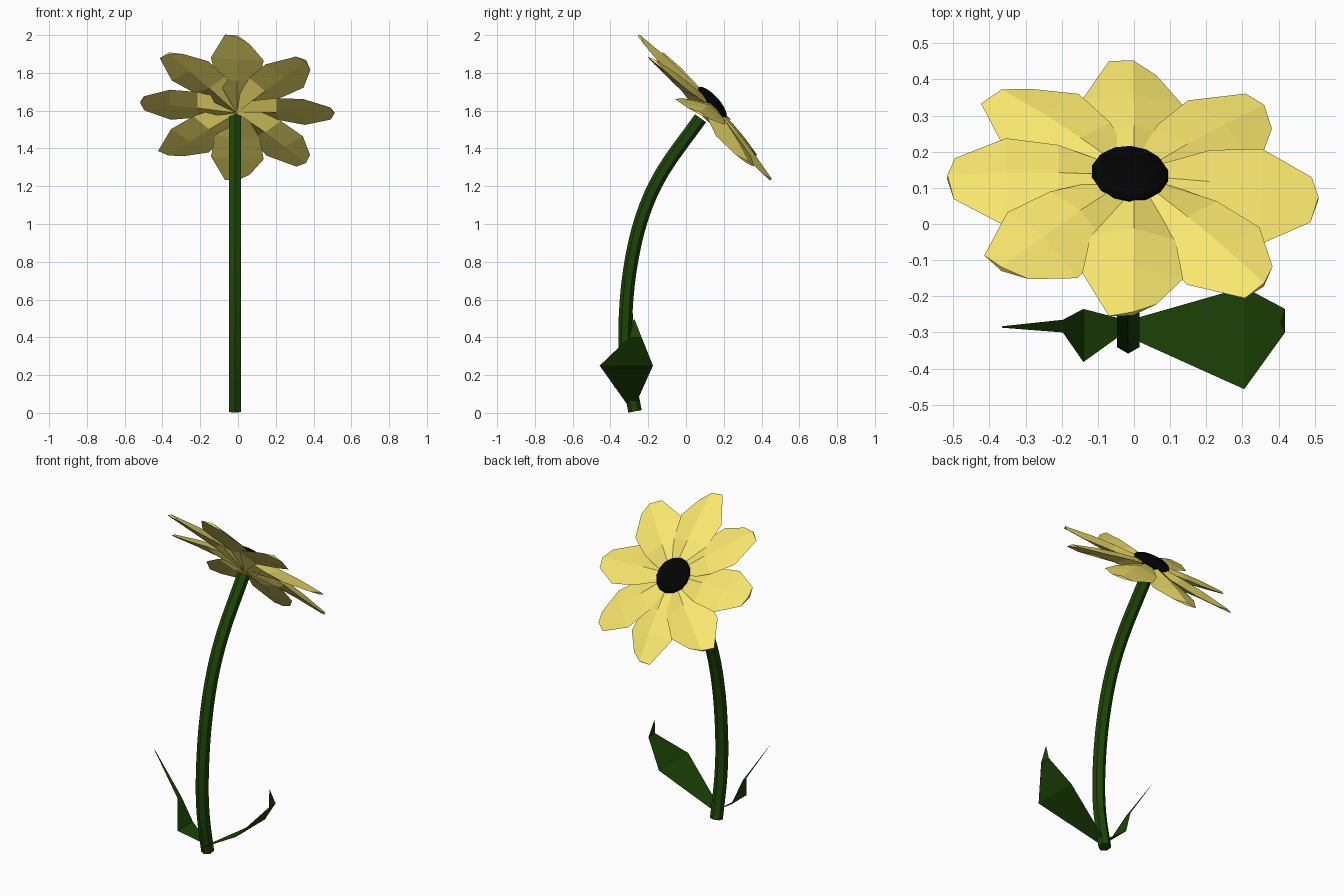
import bpy, bmesh, math
from mathutils import Vector, Matrix

if "Cube" in bpy.data.objects:
    bpy.data.objects.remove(bpy.data.objects["Cube"])


def material(name, rgb):
    m = bpy.data.materials.new(name)
    m.diffuse_color = (*rgb, 1)
    m.use_nodes = True
    m.node_tree.nodes["Principled BSDF"].inputs["Base Color"].default_value = m.diffuse_color
    return m


YELLOW = material("petal_yellow", (0.95, 0.80, 0.155))
GREEN = material("leaf_green", (0.012, 0.06, 0.002))
BLACK = material("centre_black", (0.001, 0.001, 0.001))


def make_object(name, bm, mat):
    mesh = bpy.data.meshes.new(name)
    bm.to_mesh(mesh)
    bm.free()
    mesh.materials.append(mat)
    obj = bpy.data.objects.new(name, mesh)
    bpy.context.collection.objects.link(obj)
    return obj


def skin(name, rows, mat, closed=False):
    """Skin rows of equal point count; closed rows become a capped tube."""
    bm = bmesh.new()
    grid = [[bm.verts.new(p) for p in row] for row in rows]
    n = len(rows[0])
    for a, b in zip(grid, grid[1:]):
        for i in range(n if closed else n - 1):
            k = (i + 1) % n
            bm.faces.new((a[i], b[i], b[k], a[k]))
    if closed:
        bm.faces.new(grid[0])
        bm.faces.new(grid[-1])
        bmesh.ops.recalc_face_normals(bm, faces=bm.faces)
    return make_object(name, bm, mat)


def smooth_path(pts, steps):
    """Catmull-Rom curve through the points."""
    p = [2 * pts[0] - pts[1]] + pts + [2 * pts[-1] - pts[-2]]
    out = []
    for a, b, c, d in zip(p, p[1:], p[2:], p[3:]):
        for k in range(steps):
            t = k / steps
            out.append(0.5 * (2 * b + (c - a) * t + (2 * a - 5 * b + 4 * c - d) * t * t
                              + (3 * b - a - 3 * c + d) * t ** 3))
    return out + [pts[-1]]


# Bent hexagonal stem
R, SX = 0.036, -0.016
path = smooth_path([Vector((SX, y, z)) for y, z in
                    ((-0.270, 0.008), (-0.312, 0.24), (-0.322, 0.46), (-0.298, 0.75),
                     (-0.235, 1.03), (-0.125, 1.275), (0.077, 1.56))], 4)
rings = []
for i, c in enumerate(path):
    t = (path[min(i + 1, len(path) - 1)] - path[max(i - 1, 0)]).normalized()
    side = Vector((0, t.z, -t.y))
    rings.append([c + side * R * math.cos(k * math.pi / 3)
                  + Vector((R * math.sin(k * math.pi / 3), 0, 0)) for k in range(6)])
skin("stem", rings, GREEN, closed=True)

# Two thin leaves: x, z, near y, far y
right = [(-0.01, 0.05, -0.315, -0.265), (0.305, 0.25, -0.457, -0.175),
         (0.418, 0.40, -0.30, -0.235), (0.405, 0.495, -0.276, -0.272)]
left = [(-0.005, 0.05, -0.285, -0.270), (-0.14, 0.14, -0.382, -0.235),
        (-0.197, 0.29, -0.30, -0.265), (-0.365, 0.54, -0.287, -0.283)]
for name, pts in (("right_leaf", right), ("left_leaf", left)):
    skin(name, [[(x, y0, z), (x, y1, z)] for x, z, y0, y1 in pts], GREEN)

# Tilted frame of the flower head
head = Matrix(((1, 0, 0, -0.003),
               (0, 0.676, 0.737, 0.102),
               (0, -0.737, 0.676, 1.6175),
               (0, 0, 0, 1))) @ Matrix.Rotation(0.08, 4, 'Y')

# Eight solid petals: radius, half width, ridge height, edge height, underside height
section = [(0.0, 0.03, 0.045, 0.02, -0.045), (0.21, 0.118, 0.038, 0.004, -0.022),
           (0.355, 0.14, 0.026, -0.008, -0.014), (0.495, 0.066, 0.004, -0.008, -0.01)]
skews = [0, 0.2, 0.35, 0.5, 0, -0.35, -0.45, -0.2]
for n, skew in enumerate(skews):
    ang = math.radians(45 * n)
    twist = 0.25 * math.cos(ang) + (0.12 if n == 0 else 0)
    m = head @ Matrix.Rotation(ang, 4, 'Z')
    rows = []
    for j, (r, w, ridge, edge, under) in enumerate(section):
        row = []
        for s, h in ((-1, edge), (0, ridge), (1, edge), (0, under)):
            t = s * w
            rr = r + (skew * t if j == 3 else 0) + (0.02 if j == 3 and s == 0 else 0)
            row.append(m @ Vector((rr, t, h + twist * t)))
        rows.append(row)
    skin(f"petal_{n + 1}", rows, YELLOW, closed=True)

# Domed dark centre
bm = bmesh.new()
bmesh.ops.create_uvsphere(bm, u_segments=14, v_segments=8, radius=1)
bm.transform(head @ Matrix.Translation((-0.012, 0.005, 0.045))
             @ Matrix.Diagonal((0.108, 0.108, 0.034, 1)))
make_object("flower_centre", bm, BLACK)
